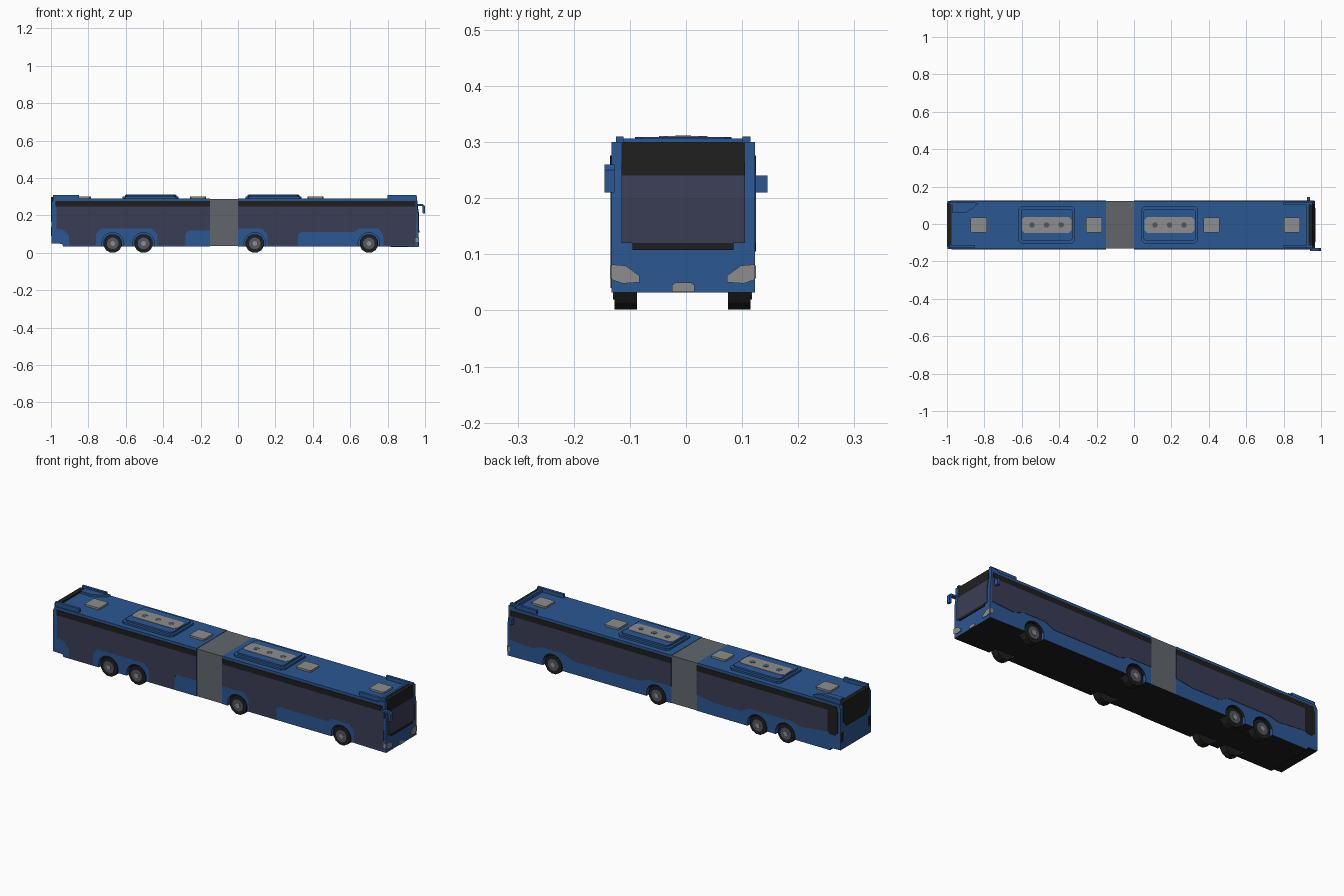
import bpy, bmesh, math
from mathutils import Vector

if "Cube" in bpy.data.objects:
    bpy.data.objects.remove(bpy.data.objects["Cube"])


def material(name, rgb):
    m = bpy.data.materials.new(name)
    m.use_nodes = True
    m.diffuse_color = (*rgb, 1)
    m.node_tree.nodes["Principled BSDF"].inputs["Base Color"].default_value = (*rgb, 1)
    return m


BLUE = material("body blue", (0.024, 0.095, 0.290))
BLACK = material("trim black", (0.013, 0.013, 0.013))
GLASS = material("window slate", (0.042, 0.046, 0.090))
BELLOWS = material("bellows grey", (0.120, 0.132, 0.150))
SILVER = material("light grey", (0.270, 0.270, 0.270))
RIM = material("rim grey", (0.090, 0.095, 0.120))

RIGHT, LEFT = -0.133, 0.123          # outer faces of the two long sides
MID = (RIGHT + LEFT) / 2
AXLES = (-0.67, -0.505, 0.09, 0.70)


def prism(name, pts, axis, lo, hi, mat, under=None):
    """Extrude a 2D outline along an axis; faces looking down can take a second colour."""
    def place(p, d):
        return {"x": (d, p[0], p[1]), "y": (p[0], d, p[1]), "z": (p[0], p[1], d)}[axis]
    bm = bmesh.new()
    face = bm.faces.new([bm.verts.new(place(p, lo)) for p in pts])
    ext = bmesh.ops.extrude_face_region(bm, geom=[face])
    shift = Vector(place((0, 0), hi - lo))
    bmesh.ops.translate(bm, vec=shift, verts=[v for v in ext["geom"] if isinstance(v, bmesh.types.BMVert)])
    bmesh.ops.recalc_face_normals(bm, faces=bm.faces)
    if under:
        for f in bm.faces:
            f.material_index = int(f.normal.z < -0.2)
    mesh = bpy.data.meshes.new(name)
    bm.to_mesh(mesh)
    bm.free()
    for m in (mat, under):
        if m:
            mesh.materials.append(m)
    ob = bpy.data.objects.new(name, mesh)
    bpy.context.collection.objects.link(ob)
    return ob


def box(name, x0, x1, y0, y1, z0, z1, mat, under=None):
    return prism(name, [(x0, y0), (x1, y0), (x1, y1), (x0, y1)], "z", z0, z1, mat, under)


def clipped(x0, x1, y0, y1, c):
    """Rectangle with cut corners."""
    return [(x0 + c, y0), (x1 - c, y0), (x1, y0 + c), (x1, y1 - c),
            (x1 - c, y1), (x0 + c, y1), (x0, y1 - c), (x0, y0 + c)]


def arch(x):
    """Wheel opening along the lower edge, rear to front."""
    r, zc, zb = 0.058, 0.05, 0.035
    a = math.asin((zc - zb) / r)
    return [(x - r * math.cos(t), zc + r * math.sin(t))
            for t in [-a + (math.pi + 2 * a) * i / 12 for i in range(13)]]


# Body: two sections, each a core with side skins that have wheel openings
rear_ends = ([(-0.996, 0.05), (-0.94, 0.048), (-0.935, 0.035)],
             [(-0.15, 0.035), (-0.15, 0.29), (-0.985, 0.29), (-0.996, 0.27)])
front_ends = ([(0.0, 0.035)],
              [(0.93, 0.032), (0.965, 0.032), (0.965, 0.20), (0.958, 0.25), (0.945, 0.29), (0.0, 0.29)])
for part, (a, b), axles in (("rear", rear_ends, AXLES[:2]), ("front", front_ends, AXLES[2:])):
    arches = [p for x in axles for p in arch(x)]
    prism(part + "_body_core", a + b, "y", RIGHT + 0.05, LEFT - 0.05, BLUE, BLACK)
    prism(part + "_right_skin", a + arches + b, "y", RIGHT, RIGHT + 0.05, BLUE, BLACK)
    prism(part + "_left_skin", a + arches + b, "y", LEFT - 0.05, LEFT, BLUE, BLACK)

# Bellows joint
box("bellows", -0.155, 0.005, RIGHT + 0.001, LEFT - 0.001, 0.036, 0.288, BELLOWS, BLACK)

# Side glazing: the lower edge drops at the doors and rises over the wheels
T = 0.247
right_rear = [(-0.97, T), (-0.97, 0.13), (-0.93, 0.12), (-0.905, 0.09), (-0.90, 0.04), (-0.76, 0.04),
              (-0.76, 0.10), (-0.73, 0.13), (-0.46, 0.13), (-0.43, 0.10), (-0.43, 0.04),
              (-0.28, 0.04), (-0.28, 0.10), (-0.265, 0.12), (-0.15, 0.12), (-0.15, T)]
right_front = [(0.0, T), (0.0, 0.13), (0.13, 0.13), (0.155, 0.10), (0.16, 0.04), (0.32, 0.04), (0.32, 0.10),
               (0.34, 0.11), (0.62, 0.11), (0.65, 0.13), (0.75, 0.13), (0.775, 0.10), (0.78, 0.04),
               (0.95, 0.04), (0.955, T)]
left_rear = [(-0.92, T), (-0.92, 0.13), (-0.76, 0.115), (-0.71, 0.13), (-0.46, 0.13), (-0.41, 0.105),
             (-0.25, 0.105), (-0.15, 0.12), (-0.15, T)]
left_front = [(0.0, T), (0.0, 0.125), (0.13, 0.125), (0.19, 0.105), (0.58, 0.105), (0.64, 0.13),
              (0.76, 0.13), (0.82, 0.11), (0.955, 0.12), (0.955, T)]
for side, y, out, panes in (("right", RIGHT, -1, (right_rear, right_front)),
                            ("left", LEFT, 1, (left_rear, left_front))):
    for part, pts in zip(("rear", "front"), panes):
        prism(f"{side}_{part}_windows", pts, "y", y - out * 0.003, y + out * 0.002, GLASS)
    for part, x0, x1 in (("rear", -0.975, -0.15), ("front", 0.0, 0.948)):
        box(f"{side}_{part}_window_band", x0, x1, min(y, y + out * 0.002), max(y, y + out * 0.002), T, 0.276, BLACK)
prism("left_rear_grille", clipped(-0.98, -0.92, 0.12, 0.265, 0.015), "y", LEFT - 0.003, LEFT + 0.002, BLACK)

# Windscreen, destination panel and wiper strip
WY = (RIGHT + 0.018, LEFT - 0.018)
prism("windscreen", [(0.955, 0.12), (0.969, 0.12), (0.969, 0.20), (0.963, 0.24), (0.95, 0.24)], "y", *WY, GLASS)
prism("destination_panel", [(0.93, 0.24), (0.963, 0.24), (0.960, 0.27), (0.955, 0.30), (0.93, 0.30)],
      "y", *WY, BLACK)
box("wiper_strip", 0.96, 0.970, WY[0] + 0.02, WY[1] - 0.02, 0.108, 0.12, BLACK)
for i, y in enumerate((RIGHT, LEFT - 0.018)):
    box(f"front_pillar_{i}", 0.92, 0.958, y, y + 0.018, 0.24, 0.30, BLUE)

# Headlights and number plate
for name, y, s in (("right", RIGHT, 1), ("left", LEFT, -1)):
    pts = [(y, 0.055), (y, 0.082), (y + s * 0.025, 0.08), (y + s * 0.05, 0.062),
           (y + s * 0.05, 0.05), (y + s * 0.02, 0.048)]
    prism(name + "_headlight", pts, "x", 0.962, 0.969, SILVER)
    box(name + "_headlight_side", 0.95, 0.966, y - 0.002, y + 0.002, 0.057, 0.08, SILVER)
    box(name + "_tail_light", -0.999, -0.994, y + s * 0.015 - 0.006, y + s * 0.015 + 0.006, 0.09, 0.14, BLACK)
prism("number_plate", [(-0.025, 0.033), (0.015, 0.033), (0.015, 0.045), (0.008, 0.05), (-0.018, 0.05),
                       (-0.025, 0.045)], "x", 0.962, 0.969, SILVER)

# Rear window with its black roof edge
prism("rear_window", [(-0.085, 0.165), (0.075, 0.165), (0.103, 0.195), (0.103, 0.295), (-0.113, 0.295),
                      (-0.113, 0.195)], "x", -1.0, -0.992, BLACK)
box("rear_roof_edge", -1.0, -0.975, -0.113, 0.103, 0.27, 0.298, BLACK)

# Roof fairings at both ends
for i, y in enumerate((RIGHT + 0.008, LEFT - 0.022)):
    box(f"front_roof_rail_{i}", 0.80, 0.955, y, y + 0.014, 0.285, 0.31, BLUE)
    box(f"rear_roof_rail_{i}", -0.99, -0.85, y, y + 0.014, 0.285, 0.31, BLUE)
box("front_roof_crossbar", 0.922, 0.934, RIGHT + 0.015, LEFT - 0.015, 0.285, 0.306, BLUE)
prism("rear_roof_fairing", [(-0.97, 0.06), (-0.90, 0.06), (-0.86, 0.085), (-0.83, 0.112), (-0.97, 0.112)],
      "z", 0.285, 0.302, BLUE)

# Roof climate units with grilles and fans
for n, x in enumerate((-0.467, 0.19)):
    prism(f"roof_unit_base_{n}", clipped(x - 0.15, x + 0.15, MID - 0.10, MID + 0.10, 0.015), "z", 0.285, 0.30, BLUE)
    prism(f"roof_unit_top_{n}", clipped(x - 0.138, x + 0.138, MID - 0.086, MID + 0.086, 0.012), "z", 0.30, 0.309, BLUE)
    prism(f"roof_unit_grille_{n}", clipped(x - 0.133, x + 0.133, MID - 0.043, MID + 0.043, 0.015),
          "z", 0.305, 0.311, SILVER)
    for k in (-1, 0, 1):
        fx = x + k * 0.078
        prism(f"roof_fan_{n}_{k + 1}", clipped(fx - 0.014, fx + 0.014, MID - 0.014, MID + 0.014, 0.008),
              "z", 0.309, 0.312, RIM)

# Roof hatches
for n, x in enumerate((-0.83, -0.213, 0.415, 0.845)):
    prism(f"roof_hatch_{n}", clipped(x - 0.043, x + 0.043, MID - 0.04, MID + 0.04, 0.006), "z", 0.285, 0.30, SILVER)

# Wheels
def disc(x, r, n):
    return [(x + r * math.cos((i + 0.5) * math.tau / n), 0.05 + r * math.sin((i + 0.5) * math.tau / n))
            for i in range(n)]


for n, x in enumerate(AXLES):
    for side, y, s in (("right", RIGHT + 0.006, 1), ("left", LEFT - 0.008, -1)):
        for part, r, a, b, m in (("tyre", 0.0505, 0, 0.04, BLACK), ("rim", 0.032, -0.003, 0.01, RIM),
                                 ("hub", 0.013, -0.005, 0.01, SILVER)):
            lo, hi = sorted((y + s * a, y + s * b))
            prism(f"{side}_{part}_{n}", disc(x, r, 12), "y", lo, hi, m)

# Mirrors: a forward arm on the door side, a short one on the other
prism("right_mirror", [(0.94, 0.25), (0.985, 0.25), (0.988, 0.21), (1.0, 0.21), (1.0, 0.25), (0.99, 0.26),
                       (0.94, 0.26)], "y", -0.145, -0.127, BLUE)
box("left_mirror", 0.925, 0.94, LEFT - 0.002, 0.145, 0.21, 0.24, BLUE)
